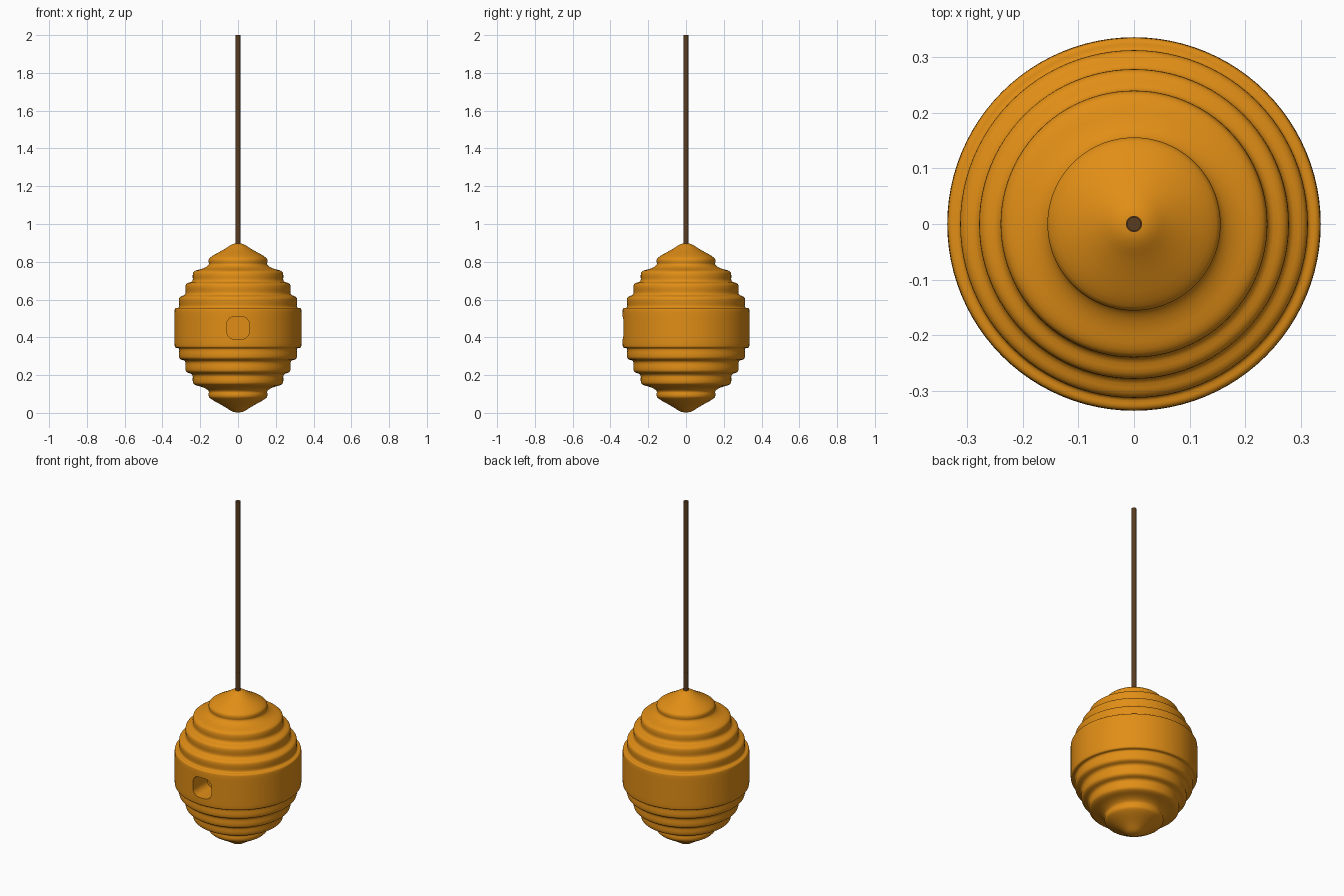
import bpy, bmesh, math

if "Cube" in bpy.data.objects:
    bpy.data.objects.remove(bpy.data.objects["Cube"])


def material(name, color):
    m = bpy.data.materials.new(name)
    m.diffuse_color = (*color, 1)
    m.use_nodes = True
    m.node_tree.nodes["Principled BSDF"].inputs["Base Color"].default_value = m.diffuse_color
    return m


def smooth(pts, times=2):
    # corner cutting that keeps the end points
    for _ in range(times):
        out = [pts[0]]
        for (r0, z0), (r1, z1) in zip(pts, pts[1:]):
            out += [(r0 * .75 + r1 * .25, z0 * .75 + z1 * .25),
                    (r0 * .25 + r1 * .75, z0 * .25 + z1 * .75)]
        pts = out + [pts[-1]]
    return pts


def lathe(name, profile, sides, mat):
    bm = bmesh.new()
    vs = [bm.verts.new((r, 0, z)) for r, z in profile]
    es = [bm.edges.new(p) for p in zip(vs, vs[1:])]
    bmesh.ops.spin(bm, geom=vs + es, cent=(0, 0, 0), axis=(0, 0, 1),
                   angle=2 * math.pi, steps=sides, use_duplicate=False)
    bmesh.ops.remove_doubles(bm, verts=bm.verts, dist=1e-5)
    bmesh.ops.recalc_face_normals(bm, faces=bm.faces)
    me = bpy.data.meshes.new(name)
    bm.to_mesh(me)
    bm.free()
    me.materials.append(mat)
    ob = bpy.data.objects.new(name, me)
    bpy.context.collection.objects.link(ob)
    return ob


def shade(ob, angle):
    bpy.ops.object.select_all(action='DESELECT')
    ob.select_set(True)
    bpy.context.view_layer.objects.active = ob
    bpy.ops.object.shade_smooth_by_angle(angle=math.radians(angle))


honey = material("honey", (0.75, 0.27, 0.008))
bark = material("bark", (0.10, 0.045, 0.014))

# hive body: upper half of the stepped outline, mirrored about the belt
MID = 0.45
upper = [(0, 0.898), (0.03, 0.895), (0.07, 0.867), (0.152, 0.823), (0.157, 0.803),
         (0.152, 0.785), (0.18, 0.765), (0.234, 0.752), (0.241, 0.73), (0.238, 0.695),
         (0.274, 0.686), (0.28, 0.665), (0.275, 0.625), (0.309, 0.616),
         (0.314, 0.595), (0.309, 0.556), (0.333, 0.556), (0.336, 0.54), (0.336, 0.50)]
lower = [(r, 2 * MID - z) for r, z in reversed(upper)]
hive = lathe("hive_body", smooth(upper + lower), 96, honey)

# entrance recess: rounded square cutter
bpy.ops.mesh.primitive_cube_add(size=1, location=(0, -0.32, MID))
cutter = bpy.context.object
cutter.name = "entrance_cutter"
cutter.scale = (0.118, 0.24, 0.118)
bpy.ops.object.transform_apply(location=False, rotation=False, scale=True)
cutter.data.materials.append(honey)
bm = bmesh.new()
bm.from_mesh(cutter.data)
depth_edges = [e for e in bm.edges
               if abs(e.verts[0].co.y - e.verts[1].co.y) > 0.1]
bmesh.ops.bevel(bm, geom=depth_edges, offset=0.038, segments=6,
                profile=0.5, affect='EDGES')
bm.to_mesh(cutter.data)
bm.free()
cut = hive.modifiers.new("entrance", 'BOOLEAN')
cut.operation = 'DIFFERENCE'
cut.solver = 'EXACT'
cut.object = cutter
bpy.context.view_layer.objects.active = hive
bpy.ops.object.modifier_apply(modifier="entrance")
bpy.data.objects.remove(cutter)
shade(hive, 40)

# hanging rope and the thicker stem it is tied to
stem = lathe("stem", [(0, 0.86), (0.0145, 0.86), (0.0145, 1.0), (0, 1.0)], 16, bark)
rope = lathe("rope", [(0, 0.99), (0.0125, 0.99), (0.0125, 2.0), (0, 2.0)], 16, bark)
shade(stem, 40)
shade(rope, 40)
